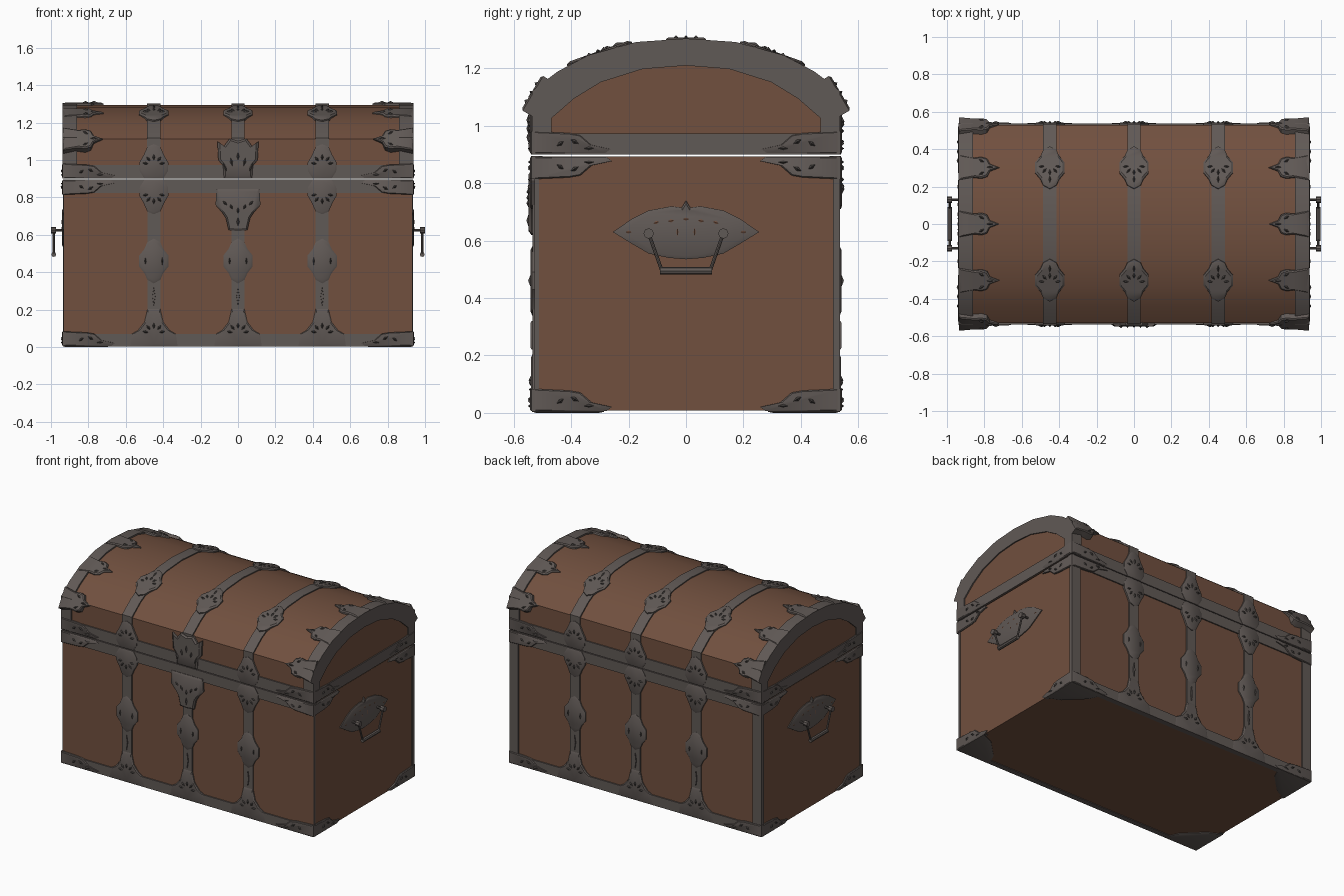
import bpy, bmesh, math
from mathutils import Vector as V

if "Cube" in bpy.data.objects:
    bpy.data.objects.remove(bpy.data.objects["Cube"])

def mat(name, r, g, b):
    m = bpy.data.materials.new(name)
    m.diffuse_color = (r, g, b, 1)
    m.use_nodes = True
    m.node_tree.nodes["Principled BSDF"].inputs["Base Color"].default_value = m.diffuse_color
    return m

WOOD = mat("brown wood", 0.165, 0.080, 0.049)
IRON = mat("grey iron", 0.118, 0.100, 0.092)
DARK = mat("dark iron", 0.070, 0.062, 0.058)
X, Y, Z = V((1, 0, 0)), V((0, 1, 0)), V((0, 0, 1))

def finish(name, bm, *mats):
    bmesh.ops.recalc_face_normals(bm, faces=bm.faces)
    for f in bm.faces:
        f.smooth = True
    for e in bm.edges:
        e.smooth = len(e.link_faces) == 2 and e.calc_face_angle(0) < math.radians(33)
    me = bpy.data.meshes.new(name)
    bm.to_mesh(me)
    bm.free()
    for m in mats:
        me.materials.append(m)
    ob = bpy.data.objects.new(name, me)
    bpy.context.collection.objects.link(ob)
    return ob

def box(name, x0, x1, y0, y1, z0, z1, m):
    bm = bmesh.new()
    bmesh.ops.create_cube(bm, size=1)
    for v in bm.verts:
        v.co = V((x0 + (v.co.x + .5) * (x1 - x0), y0 + (v.co.y + .5) * (y1 - y0),
                  z0 + (v.co.z + .5) * (z1 - z0)))
    return finish(name, bm, m)

def prism(name, prof, x0, x1, m):
    """Extrude a closed (y, z) profile along x."""
    bm = bmesh.new()
    a, b = ([bm.verts.new((x, y, z)) for y, z in prof] for x in (x0, x1))
    n = len(prof)
    bm.faces.new(a)
    bm.faces.new(b)
    for i in range(n):
        bm.faces.new((a[i], a[(i + 1) % n], b[(i + 1) % n], b[i]))
    return finish(name, bm, m)

def plate(name, pts, o, u, v, n, h=.012, depth=.012, studs=(), stud_mat=DARK, stud_h=.008):
    """Ironwork plate with a chamfered rim and diamond studs, in the frame o, u, v, n."""
    bm = bmesh.new()
    o = V(o)
    P = lambda a, b, c: bm.verts.new(o + u * a + v * b + n * c)
    ca = sum(p[0] for p in pts) / len(pts)
    cb = sum(p[1] for p in pts) / len(pts)
    rings = [[P(ca + (a - ca) * s, cb + (b - cb) * s, c) for a, b in pts]
             for s, c in ((1, -depth), (1, h * .5), (.88, h))]
    k = len(pts)
    for r, q in zip(rings, rings[1:]):
        for i in range(k):
            bm.faces.new((r[i], r[(i + 1) % k], q[(i + 1) % k], q[i]))
    bm.faces.new(rings[0])
    bm.faces.new(rings[2])
    for a, b, l, w, t in studs:          # a, b, half length, half width, angle
        c, s = math.cos(t), math.sin(t)
        base = [P(a + i * c - j * s, b + i * s + j * c, h - .002)
                for i, j in ((l, 0), (0, w), (-l, 0), (0, -w))]
        top = P(a, b, h + stud_h)
        bm.faces.new(base).material_index = 1
        for i in range(4):
            bm.faces.new((base[i], base[(i + 1) % 4], top)).material_index = 1
    return finish(name, bm, IRON, stud_mat)

def rod(name, a, b, r):
    a, b = V(a), V(b)
    bm = bmesh.new()
    bmesh.ops.create_cone(bm, cap_ends=True, segments=8, radius1=r, radius2=r, depth=(b - a).length)
    q = (b - a).to_track_quat('Z', 'Y')
    for v in bm.verts:
        v.co = q @ v.co + (a + b) / 2
    return finish(name, bm, IRON)

def mirror_u(half):
    return half + [(-a, b) for a, b in reversed(half) if abs(a) > 1e-6]

# Lid section: upright sides, then a shallow dome
HALF = [(.528, 1.112), (.44, 1.18), (.335, 1.237), (.17, 1.283), (0, 1.295)]

def arch(dy, dz):
    h = [(.528 + dy, .9)] + [(y * (1 + dy / .528), z + dz) for y, z in HALF]
    return h + [(-y, z) for y, z in reversed(h[:-1])]

def lid_z(y):
    y = abs(y)
    for (y1, z1), (y0, z0) in zip(HALF, HALF[1:]):
        if y >= y0:
            return z0 + (z1 - z0) * (y - y0) / (y1 - y0)

def lid_frame(y):
    t = V((0, .16, lid_z(y + .08) - lid_z(y - .08))).normalized()
    return V((0, y, lid_z(y))), t, X.cross(t)

# Wooden body and lid
box("body", -.93, .93, -.528, .528, .008, .893, WOOD)
prism("lid", arch(0, 0), -.93, .93, WOOD)

# Iron rim of the lid, rims and bottom bands of the body, back corner strips
box("lid_rim", -.937, .937, -.536, .536, .9, .973, IRON)
for s in (-1, 1):
    y0, y1 = sorted((s * .50, s * .536))
    box("body_rim", -.936, .936, y0, y1, .825, .895, IRON)
    box("bottom_band", -.936, .936, y0, y1, .004, .07, IRON)
    x0, x1 = sorted((s * .87, s * .936))
    box("back_corner_strip", x0, x1, .512, .536, .01, .89, IRON)
    x0, x1 = sorted((s * .915, s * .934))
    box("front_corner_strip", x0, x1, -.527, -.512, .01, .89, IRON)
    # Arched iron bands closing both lid ends
    x0, x1 = sorted((s * .862, s * .938))
    prism("lid_end_band", arch(.009, .009) + arch(-.06, -.085)[::-1], x0, x1, IRON)

# Rosette, skirt and bracket outlines
ROSE = mirror_u([(0, -.12), (.035, -.1), (.05, -.065), (.078, -.03), (.078, .03),
                 (.05, .065), (.035, .1), (0, .12)])
FAN = mirror_u([(0, -.085), (.05, -.085), (.075, -.045), (.078, .0), (.055, .04), (.035, .085), (0, .1)])
SKIRT = mirror_u([(0, 0), (.13, 0), (.12, .065), (.085, .085), (.05, .13), (.034, .2), (0, .2)])
BRACKET = [(0, -.07), (.08, -.055), (.12, -.06), (.15, -.05), (.165, -.02), (.215, 0),
           (.165, .02), (.15, .05), (.12, .06), (.08, .055), (0, .07)]
CORNER = [(0, 0), (.26, 0), (.28, .015), (.21, .03), (.17, .065), (.13, .072), (0, .078)]
PETALS = [(.045 * math.cos(t), .04 * math.sin(t) - .01, .02, .009, t)
          for t in (math.radians(d) for d in (10, 50, 90, 130, 170))]

# Straps with rosettes on front, back and lid
for x in (-.45, 0, .45):
    prism("lid_strap", arch(.007, .007) + arch(-.02, -.02)[::-1], x - .036, x + .036, IRON)
    for s in (-1, 1):
        n = Y * s
        y0, y1 = sorted((s * .51, s * .535))
        box("body_strap", x - .035, x + .035, y0, y1, .01, .89, IRON)
        plate("bottom_skirt", SKIRT, (x, s * .53, .004), X, Z, n, .010, .01,
              [(a, b + .08, l, w, t) for a, b, l, w, t in PETALS])
        plate("middle_rosette", ROSE, (x, s * .53, .46), X, Z, n, .012, .01,
              [(-.045, 0, .025, .006, 1.57), (.045, 0, .025, .006, 1.57)])
        plate("strap_stud_plate", [(0, -.05), (.008, 0), (0, .05), (-.008, 0)],
              (x, s * .535, .27), X, Z, n, .006)
        if not (x == 0 and s == -1):     # the lock takes this place on the front
            plate("rim_rosette_lower", FAN, (x, s * .534, .81), X, -Z, n, .010, .01, PETALS)
            plate("rim_rosette_upper", FAN, (x, s * .534, .985), X, Z, n, .010, .01, PETALS)
        o, t, n = lid_frame(s * .3)
        o.x = x
        plate("lid_rosette", ROSE, o, X, t * -s, n, .014, .02, PETALS + [(0, .07, .025, .008, 1.57)])

# Lock: hasp on the lid and lock plate on the body
HASP = mirror_u([(0, 0), (.075, 0), (.08, .07), (.105, .1), (.11, .2), (.075, .175), (.045, .215), (0, .2)])
LOCK = mirror_u([(0, 0), (.05, .005), (.065, .07), (.085, .1), (.12, .14), (.115, .225), (0, .225)])
plate("lock_hasp", HASP, (0, -.53, .9), X, Z, -Y, .018, .01,
      [(i * .035, .06 + .03 * (2 - abs(i)), .028, .009, 1.57 - i * .2) for i in (-2, -1, 0, 1, 2)])
plate("lock_plate", LOCK, (0, -.53, .62), X, Z, -Y, .018, .01,
      [(i * .035, .11 + .02 * abs(i), .02, .009, 1.57 - i * .4) for i in (-2, -1, 0, 1, 2)]
      + [(0, .05, .03, .01, 1.57)])

# Brackets, corner irons and handles
BSTUDS = [(.12, -.035, .02, .009, .5), (.12, .035, .02, .009, -.5), (.165, 0, .025, .008, 0)]
CSTUDS = [(.15, .042, .02, .009, -.5), (.2, .018, .022, .008, 0), (.1, .035, .018, .009, .6)]
for sx in (-1, 1):
    u = X * -sx
    for y in (-.3, 0, .3):
        o, t, n = lid_frame(y)
        o.x = sx * .935
        plate("lid_bracket", BRACKET, o, u, t, n, .013, .02, BSTUDS)
    for sy in (-1, 1):
        n = V((0, sy * .86, .51)).normalized()
        plate("lid_shoulder_bracket", BRACKET, (sx * .936, sy * .528, 1.11), u, X.cross(n), n,
              .012, .035, BSTUDS)
        for z, d in ((.006, 1), (.892, -1), (.903, 1)):
            plate("corner_iron_long", CORNER, (sx * .938, sy * .534, z), u, Z * d, Y * sy, .009, .02, CSTUDS)
            plate("corner_iron_end", CORNER, (sx * .931, sy * .538, z), Y * -sy, Z * d, X * sx, .009, .02, CSTUDS)
        plate("base_corner", [(0, 0), (.25, 0), (.21, .09), (.09, .21), (0, .25)],
              (sx * .936, sy * .536, .008), u, Y * -sy, -Z, .008, .004)
    # Pierced lens-shaped handle plate with wood showing through
    lens = mirror_u([(0, -.095), (.06, -.09), (.13, -.075), (.19, -.04), (.255, 0),
                     (.19, .045), (.13, .075), (.05, .09), (.015, .085), (0, .11)])
    holes = [(i * .052, .045 - .006 * abs(i), .022, .012, -i * .15) for i in (-2, -1, 0, 1, 2)]
    holes += [(i * .03, 0, .03, .008, 1.57) for i in (-1, 1)]
    holes += [(i * .2, 0, .022, .012, 0) for i in (-1, 1)]
    plate("handle_plate", lens, (sx * .93, 0, .63), Y, Z, X * sx, .012, .01, holes, WOOD, .002)
    # Drop handle: two eyes, thin arms and a thicker grip
    for s in (-1, 1):
        rod("handle_pin", (sx * .935, s * .13, .625), (sx * .975, s * .13, .625), .007)
        rod("handle_eye", (sx * .972, s * .13, .625), (sx * 1.0, s * .13, .625), .018)
        rod("handle_arm", (sx * .985, s * .13, .625), (sx * .985, s * .085, .498), .006)
    rod("handle_grip", (sx * .985, -.09, .495), (sx * .985, .09, .495), .013)
